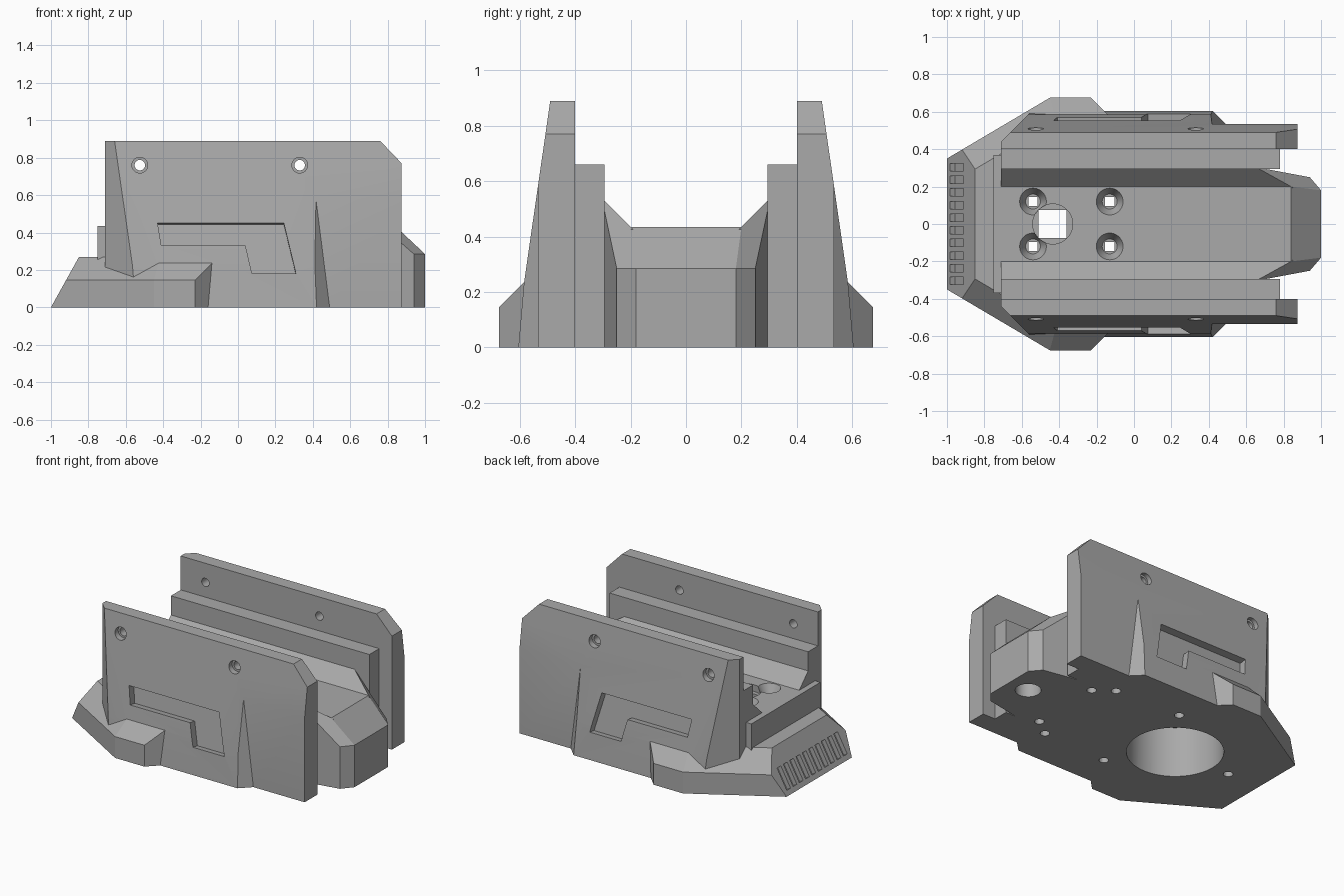
import bpy, bmesh, math
from mathutils import Vector, Matrix

if "Cube" in bpy.data.objects:
    bpy.data.objects.remove(bpy.data.objects["Cube"])

grey = bpy.data.materials.new("plain_grey")
grey.use_nodes = True
COLOR = (0.4, 0.4, 0.4, 1)
grey.diffuse_color = COLOR
grey.node_tree.nodes["Principled BSDF"].inputs["Base Color"].default_value = COLOR


def finish(name, bm):
    bmesh.ops.recalc_face_normals(bm, faces=bm.faces)
    mesh = bpy.data.meshes.new(name)
    bm.to_mesh(mesh)
    bm.free()
    mesh.materials.append(grey)
    ob = bpy.data.objects.new(name, mesh)
    bpy.context.collection.objects.link(ob)
    return ob


def block(name, lo, hi, planes=(), matrix=None):
    """Box between two corners, trimmed by (point, outward normal) planes."""
    bm = bmesh.new()
    lo, hi = Vector(lo), Vector(hi)
    bmesh.ops.create_cube(bm, size=1)
    bmesh.ops.transform(bm, verts=bm.verts, matrix=Matrix.Translation((lo + hi) / 2)
                        @ Matrix.Diagonal((hi - lo).to_4d()))
    for point, normal in planes:
        geom = bm.verts[:] + bm.edges[:] + bm.faces[:]
        cut = bmesh.ops.bisect_plane(bm, geom=geom, dist=1e-5, plane_co=point,
                                     plane_no=Vector(normal).normalized(), clear_outer=True)
        edges = [e for e in cut["geom_cut"] if isinstance(e, bmesh.types.BMEdge)]
        if edges:
            bmesh.ops.holes_fill(bm, edges=[e for e in bm.edges if e.is_boundary])
    if matrix:
        bmesh.ops.transform(bm, verts=bm.verts, matrix=matrix)
    return finish(name, bm)


def pin(name, start, end, r1, r2=None, segments=40):
    """Cylinder or cone running from start to end."""
    start, end = Vector(start), Vector(end)
    axis = end - start
    bm = bmesh.new()
    bmesh.ops.create_cone(bm, cap_ends=True, segments=segments, radius1=r1,
                          radius2=r1 if r2 is None else r2, depth=axis.length)
    turn = Vector((0, 0, 1)).rotation_difference(axis).to_matrix().to_4x4()
    bmesh.ops.transform(bm, verts=bm.verts, matrix=Matrix.Translation((start + end) / 2) @ turn)
    return finish(name, bm)


def combine(target, tools, operation):
    for tool in tools:
        mod = target.modifiers.new(operation.lower(), "BOOLEAN")
        mod.operation, mod.solver, mod.object = operation, "EXACT", tool
        bpy.context.view_layer.objects.active = target
        bpy.ops.object.modifier_apply(modifier=mod.name)
        bpy.data.objects.remove(tool)


# Centre deck with the faceted nose
def nose_facet(s):
    return ((0.84, 0.2 * s, 0.435), (1.05, 0.9 * s, 1))


def nose_side(s):
    return ((0.78, 0.28 * s, 0), (0.03, 0.16 * s, 0))


planes = [((0.84, 0, 0.435), (0.15, 0, 0.16))]
for s in (1, -1):
    planes += [nose_side(s), nose_facet(s), ((1, 0.18 * s, 0), (0.07, 0.06 * s, 0))]
housing = block("housing", (-0.71, -0.3, 0), (1, 0.3, 0.435), planes)

# Flared tail skirt
planes = [((-1, 0, 0), (-0.27, 0, 0.15))]
for s in (1, -1):
    planes += [((-1, 0.35 * s, 0), (-0.509, 0.861 * s, 0)),
               ((-1, 0.35 * s, 0.145), (-0.509, 0.861 * s, 1)),
               ((0, 0.675 * s, 0.145), (0, s, 1)),
               ((-0.23, 0.675 * s, 0), (1, s, 0))]
parts = [block("tail_skirt", (-1, -0.675, 0), (-0.1, 0.675, 0.27), planes),
         block("tail_bar", (-0.75, -0.37, 0.1), (-0.7, 0.37, 0.435))]

# Side walls, ledges and sloped deck edges
cutters = []
for s in (1, -1):
    def span(x0, x1, y0, y1, z0, z1):
        a, b = sorted((y0 * s, y1 * s))
        return (x0, a, z0), (x1, b, z1)

    parts.append(block("side_wall", *span(-0.71, 0.875, 0.4, 0.62, 0, 0.89), [
        ((0, 0.585 * s, 0.23), (0, 0.66 * s, 0.095)),
        ((0, 0.605 * s, 0), (0, 0.23 * s, 0.02)),
        ((-0.55, 0.6 * s, 0), (-1, s, 0)),
        ((0.76, 0, 0.89), (0.12, 0, 0.115))]))
    parts.append(block("ledge", *span(-0.71, 0.78, 0.295, 0.41, 0, 0.66)))
    parts.append(block("deck_edge", *span(-0.71, 0.85, 0.19, 0.3, 0.1, 0.53), [
        ((0, 0.2 * s, 0.435), (0, -s, 1)), nose_facet(s), nose_side(s)]))

    # Recessed front panel of each wall
    cutters.append(block("panel_cut", *span(0.3, 1, 0.535, 0.8, -0.1, 0.8), [
        ((0.42, 0.605 * s, 0), (-1, -s, -0.127))]))

    # Angled slot in each wall
    slot = [(-0.43, 0.45), (0.245, 0.45), (0.31, 0.18), (0.075, 0.18), (0.04, 0.33), (-0.41, 0.33)]
    normal = Vector((0, s, 0.144)).normalized()
    bm = bmesh.new()
    base = [Vector((x, s * (0.585 - 0.144 * (z - 0.23)), z)) for x, z in slot]
    inner = bm.faces.new([bm.verts.new(p - normal * 0.05) for p in base])
    grown = bmesh.ops.extrude_face_region(bm, geom=[inner])["geom"]
    bmesh.ops.translate(bm, vec=normal * 0.15,
                        verts=[v for v in grown if isinstance(v, bmesh.types.BMVert)])
    cutters.append(finish("slot_cut", bm))

    # Counterbored wall bolts
    for x in (-0.525, 0.33):
        cutters.append(pin("bolt_hole", (x, 0.35 * s, 0.76), (x, 0.7 * s, 0.76), 0.028))
        cutters.append(pin("bolt_head", (x, 0.475 * s, 0.76), (x, 0.7 * s, 0.76), 0.042))

    # Countersunk deck screws with square throats
    for x in (-0.54, -0.13):
        y = 0.12 * s
        cutters.append(pin("screw_sink", (x, y, 0.37), (x, y, 0.436), 0.04, 0.072))
        cutters.append(block("screw_throat", (x - 0.025, y - 0.025, 0.3), (x + 0.025, y + 0.025, 0.4)))

    # Blind fixing holes underneath
    for x, y in ((0.55, 0.25), (0.43, 0.34), (-0.06, 0.36)):
        cutters.append(pin("fixing_hole", (x, y * s, -0.1), (x, y * s, 0.25), 0.03, segments=24))

# Round pocket, cable opening and lone holes underneath
cutters += [pin("pocket", (-0.33, 0, -0.1), (-0.33, 0, 0.345), 0.3, segments=64),
            pin("cable_bore", (-0.435, 0, 0.39), (-0.435, 0, 0.5), 0.107),
            block("cable_throat", (-0.51, -0.075, 0.3), (-0.36, 0.075, 0.42)),
            pin("nose_hole", (0.85, 0, -0.1), (0.85, 0, 0.25), 0.08),
            pin("tail_hole", (-0.755, 0, -0.1), (-0.755, 0, 0.2), 0.03, segments=24)]

# Row of vents in the sloped tail
slope = math.atan2(0.15, 0.27)
for i in range(10):
    y = (i - 4.5) * 0.0675
    place = Matrix.Translation((-0.947, y, 0.095)) @ Matrix.Rotation(slope, 4, "Y")
    cutters.append(block("vent", (-0.05, -0.02, -0.075), (0.03, 0.02, 0.075), matrix=place))

combine(housing, parts, "UNION")
combine(housing, cutters, "DIFFERENCE")

# Smooth round bores, crisp flat faces
bpy.ops.object.select_all(action="DESELECT")
housing.select_set(True)
bpy.context.view_layer.objects.active = housing
bpy.ops.object.shade_smooth_by_angle(angle=math.radians(15))
